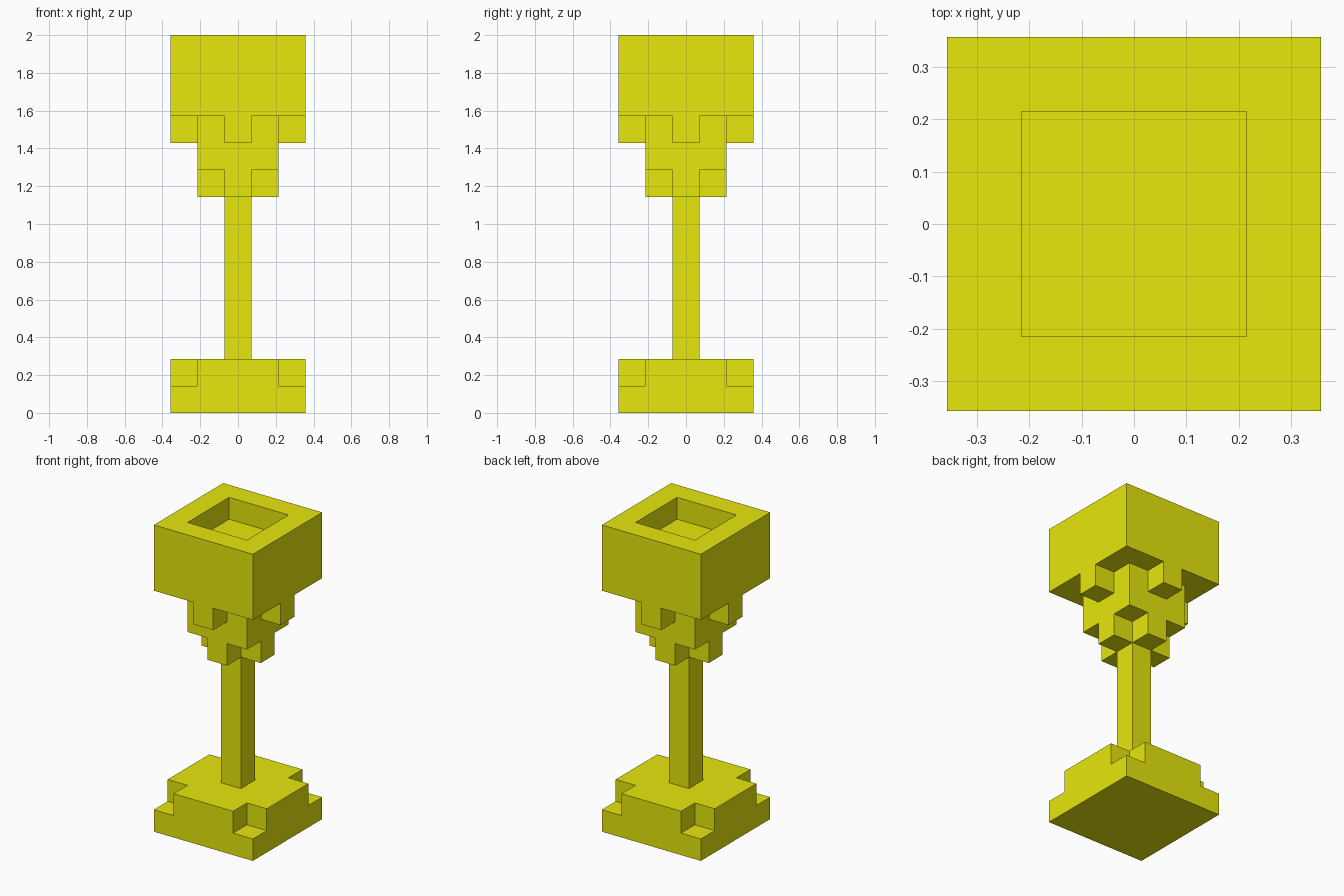
import bpy, bmesh
from mathutils import Vector

if "Cube" in bpy.data.objects:
    bpy.data.objects.remove(bpy.data.objects["Cube"])

U = 2 / 14  # one block; the model is 5 x 5 x 14 blocks

mat = bpy.data.materials.new("yellow")
mat.diffuse_color = (0.8, 0.8, 0.004, 1)
mat.use_nodes = True
mat.node_tree.nodes["Principled BSDF"].inputs["Base Color"].default_value = mat.diffuse_color


# Layer plans: each tests a block position (i, j in -2..2)
def square(r):
    return lambda i, j: max(abs(i), abs(j)) <= r


def cut_corners(i, j):
    return abs(i) + abs(j) < 4


def plus(i, j):
    return abs(i) + abs(j) <= 1


def core_with_arms(i, j):
    return max(abs(i), abs(j)) <= 1 or i == 0 or j == 0


def rim(i, j):
    return max(abs(i), abs(j)) == 2


def block_part(name, z0, layers):
    """Stack layer plans upward from block height z0, keeping only the outer skin."""
    cells = {(i, j, z0 + k) for k, plan in enumerate(layers)
             for i in range(-2, 3) for j in range(-2, 3) if plan(i, j)}
    bm = bmesh.new()
    for c in sorted(cells):
        centre = Vector((c[0], c[1], c[2] + 0.5))
        for axis in range(3):
            for s in (-1, 1):
                n = Vector((0, 0, 0))
                n[axis] = s
                if tuple(c[a] + int(n[a]) for a in range(3)) in cells:
                    continue
                u = Vector((0, 0, 0))
                u[(axis + 1) % 3] = 0.5
                v = n.cross(u)
                mid = centre + n * 0.5
                bm.faces.new([bm.verts.new((mid + p) * U)
                              for p in (-u - v, u - v, u + v, v - u)])
    bmesh.ops.remove_doubles(bm, verts=bm.verts[:], dist=1e-4)
    bmesh.ops.dissolve_limit(bm, angle_limit=0.01, verts=bm.verts[:], edges=bm.edges[:])
    me = bpy.data.meshes.new(name)
    bm.to_mesh(me)
    bm.free()
    me.materials.append(mat)
    ob = bpy.data.objects.new(name, me)
    bpy.context.collection.objects.link(ob)
    return ob


# Foot: full slab with a notched slab on top
block_part("base", 0, [square(2), cut_corners])

# Thin square stem
block_part("stem", 2, [square(0)] * 6)

# Bowl: stepped underside, solid body, shallow recess in the top
block_part("cup", 8, [plus, square(1), core_with_arms, square(2), square(2), rim])
